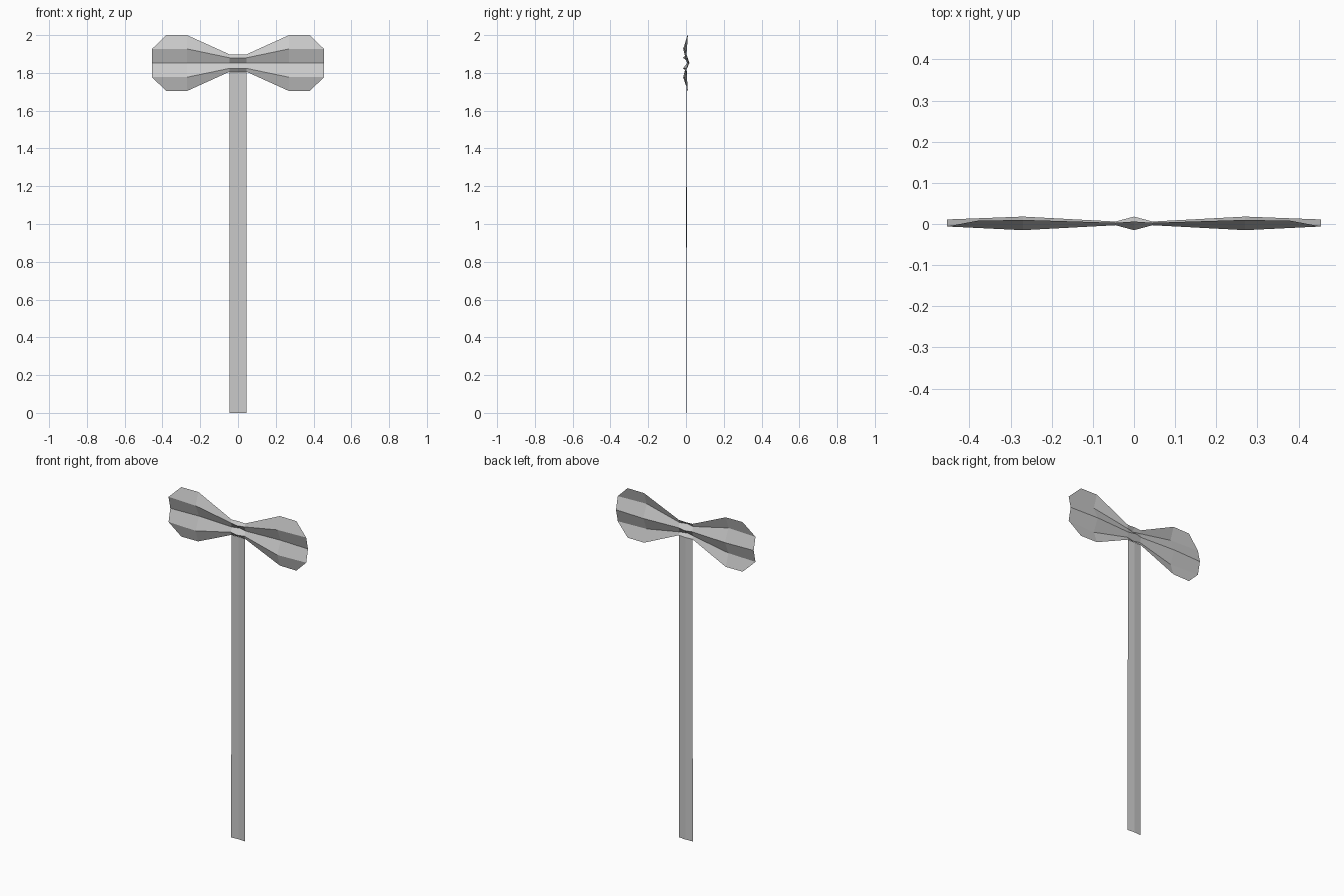
import bpy

if "Cube" in bpy.data.objects:
    bpy.data.objects.remove(bpy.data.objects["Cube"])

cloth = bpy.data.materials.new("light_grey_cloth")
cloth.diffuse_color = (0.6, 0.6, 0.6, 1)
cloth.use_nodes = True
cloth.node_tree.nodes["Principled BSDF"].inputs["Base Color"].default_value = cloth.diffuse_color


def sheet(name, columns):
    """Skin a grid of points (half shape, x >= 0) and mirror it across x = 0."""
    rows = len(columns[0])
    verts = [p for col in columns for p in col]
    faces = [(c * rows + r, (c + 1) * rows + r, (c + 1) * rows + r + 1, c * rows + r + 1)
             for c in range(len(columns) - 1) for r in range(rows - 1)]
    mesh = bpy.data.meshes.new(name)
    mesh.from_pydata(verts, [], faces)
    mesh.materials.append(cloth)
    obj = bpy.data.objects.new(name, mesh)
    bpy.context.collection.objects.link(obj)
    mirror = obj.modifiers.new("mirror", 'MIRROR')
    mirror.use_clip = True
    return obj


# Pleated bow: zigzag rows running from knot to tip
MID = 1.852


def pleats(x, x_end, outer, inner, back, front, edge):
    heights = (-outer, -inner, 0, inner, outer)
    depths = (edge, -front, back, -front, edge)
    xs = (x_end, x, x, x, x_end)
    return [(px, y, MID + h) for px, y, h in zip(xs, depths, heights)]


sheet("pleated_bow", [
    pleats(0.0, 0.0, 0.046, 0.028, 0.018, 0.015, 0.006),
    pleats(0.045, 0.045, 0.046, 0.028, 0.006, 0.003, 0.003),
    pleats(0.27, 0.27, 0.148, 0.075, 0.018, 0.015, 0.010),
    pleats(0.455, 0.38, 0.148, 0.075, 0.011, 0.006, 0.008),
])

# Long hanging strap with a faint ridge down its back
sheet("hanging_strap", [
    [(0.0, 0.003, 0.0), (0.0, 0.005, MID - 0.046)],
    [(0.045, 0.0, 0.0), (0.045, 0.002, MID - 0.046)],
])
